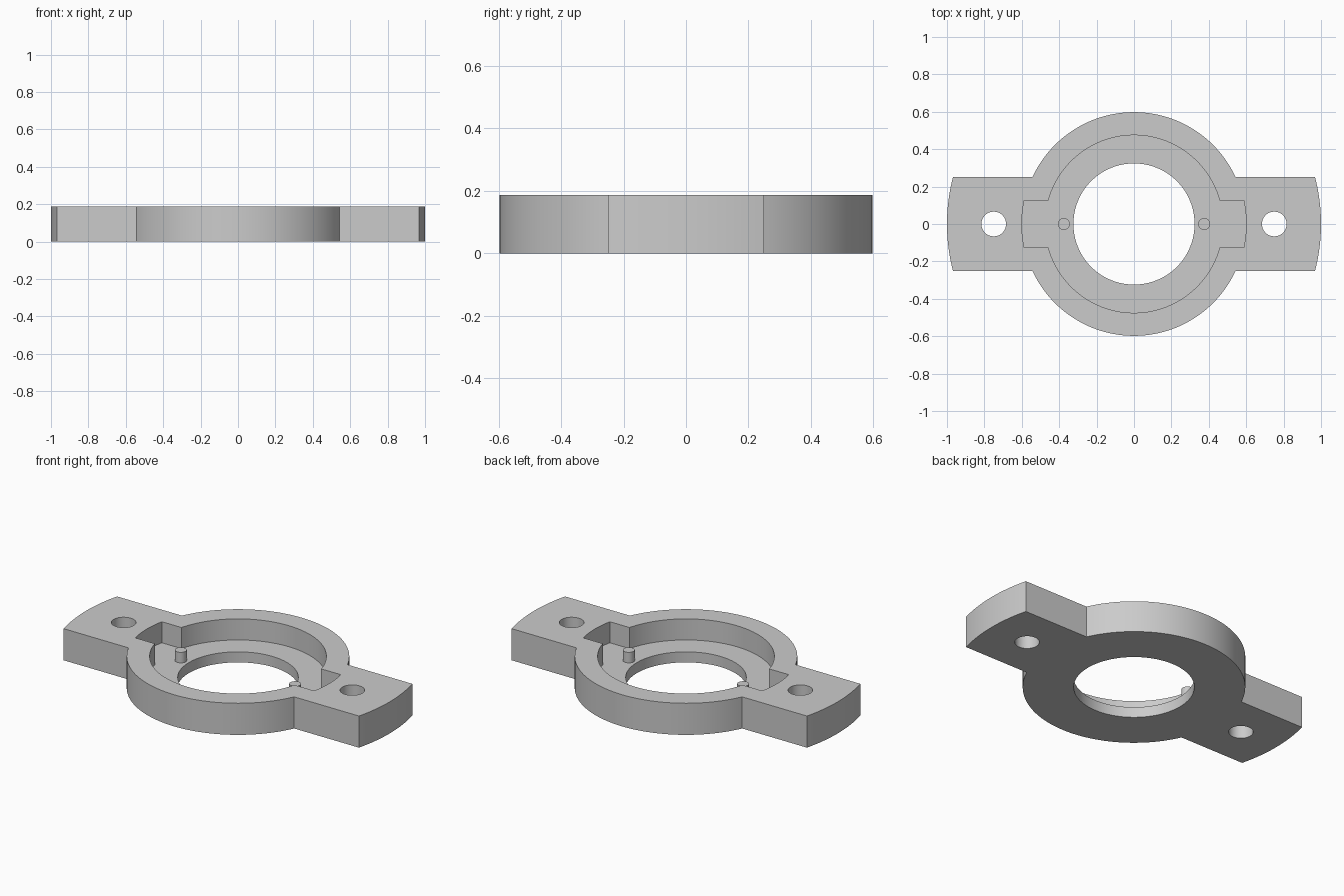
import bpy
import bmesh
from math import asin, cos, pi, sin

if "Cube" in bpy.data.objects:
    bpy.data.objects.remove(bpy.data.objects["Cube"], do_unlink=True)

HEIGHT = 0.1875
FLOOR = 0.0625
PIN_TOP = 0.125

grey = bpy.data.materials.new("plain_grey")
grey.use_nodes = True
colour = (0.6, 0.6, 0.6, 1)
grey.diffuse_color = colour
grey.node_tree.nodes["Principled BSDF"].inputs["Base Color"].default_value = colour


def arc(radius, start, end, steps):
    angles = [start + (end - start) * i / steps for i in range(steps + 1)]
    return [(radius * cos(a), radius * sin(a)) for a in angles]


def circle(radius, x=0, steps=48):
    return [(x + px, py) for px, py in arc(radius, 0, 2 * pi, steps)[:-1]]


def eared_ring(ring, half_width, tip):
    """Round outline with two straight-sided ears ending in concentric arcs."""
    a_tip, a_ring = asin(half_width / tip), asin(half_width / ring)
    half = arc(tip, -a_tip, a_tip, 16) + arc(ring, a_ring, pi - a_ring, 48)
    return half + [(-x, -y) for x, y in half]


def prism(name, outline, bottom, top):
    bm = bmesh.new()
    face = bm.faces.new([bm.verts.new((x, y, bottom)) for x, y in outline])
    new = bmesh.ops.extrude_face_region(bm, geom=[face])["geom"]
    moved = [v for v in new if isinstance(v, bmesh.types.BMVert)]
    bmesh.ops.translate(bm, verts=moved, vec=(0, 0, top - bottom))
    bmesh.ops.recalc_face_normals(bm, faces=bm.faces)
    mesh = bpy.data.meshes.new(name)
    bm.to_mesh(mesh)
    bm.free()
    mesh.materials.append(grey)
    obj = bpy.data.objects.new(name, mesh)
    bpy.context.collection.objects.link(obj)
    return obj


def activate(obj):
    bpy.ops.object.select_all(action="DESELECT")
    obj.select_set(True)
    bpy.context.view_layer.objects.active = obj


def cut(target, cutter):
    cutter.hide_render = True
    mod = target.modifiers.new("cut", "BOOLEAN")
    mod.operation = "DIFFERENCE"
    mod.solver = "EXACT"
    mod.object = cutter
    activate(target)
    bpy.ops.object.modifier_apply(modifier=mod.name)
    bpy.data.objects.remove(cutter, do_unlink=True)


# Flange body with mounting ears
body = prism("flange_body", eared_ring(0.598, 0.25, 1.0), 0, HEIGHT)

# Stepped recess, centre bore and screw holes
cut(body, prism("recess_cutter", eared_ring(0.475, 0.125, 0.6), FLOOR, 0.3))
cut(body, prism("bore_cutter", circle(0.324, steps=96), -0.1, 0.3))
for x in (-0.75, 0.75):
    cut(body, prism("screw_hole_cutter", circle(0.066, x), -0.1, 0.3))

# Locating pins standing on the recess floor
pins = [prism(side + "_pin", circle(0.032, x, 32), FLOOR - 0.01, PIN_TOP)
        for side, x in (("left", 0.375), ("right", -0.375))]

for obj in [body] + pins:
    activate(obj)
    bpy.ops.object.shade_smooth_by_angle(angle=pi / 6)
